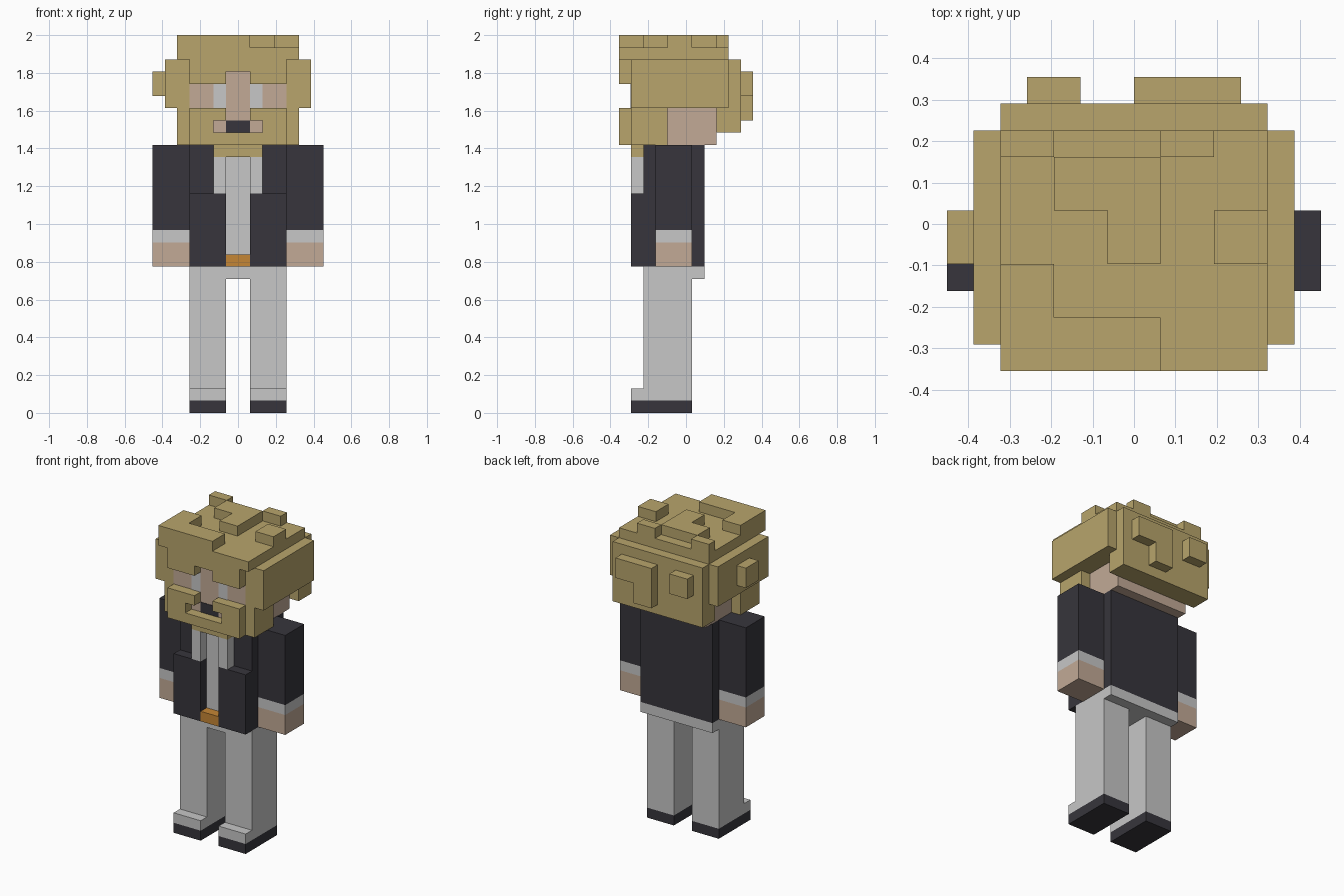
import bpy
import bmesh

if "Cube" in bpy.data.objects:
    bpy.data.objects.remove(bpy.data.objects["Cube"])

U = 2 / 31  # one block unit


def material(name, rgb):
    m = bpy.data.materials.new(name)
    m.diffuse_color = (*rgb, 1)
    m.use_nodes = True
    m.node_tree.nodes["Principled BSDF"].inputs["Base Color"].default_value = m.diffuse_color
    return m


GOLD = material("blond hair", (0.48, 0.376, 0.15))
DARK = material("dark cloth", (0.038, 0.036, 0.045))
GREY = material("light grey cloth", (0.57, 0.57, 0.57))
SKIN = material("skin", (0.54, 0.40, 0.305))
ORANGE = material("orange buckle", (0.56, 0.24, 0.035))


def blocks(name, mat, boxes, mirror=False):
    """Join boxes given as (x0, x1, y0, y1, z0, z1) in block units."""
    if mirror:
        boxes = boxes + [(-b[1], -b[0], *b[2:]) for b in boxes]
    bm = bmesh.new()
    for x0, x1, y0, y1, z0, z1 in boxes:
        geo = bmesh.ops.create_cube(bm, size=1)
        for v in geo["verts"]:
            v.co = (
                (x1 if v.co.x > 0 else x0) * U,
                (y1 if v.co.y > 0 else y0) * U,
                (z1 if v.co.z > 0 else z0) * U,
            )
    me = bpy.data.meshes.new(name)
    bm.to_mesh(me)
    bm.free()
    me.materials.append(mat)
    ob = bpy.data.objects.new(name, me)
    bpy.context.collection.objects.link(ob)
    return ob


# Legs and shoes
blocks("shoe_sole", DARK, [(1, 4, -4.5, 0.5, 0, 1)], True)
blocks("shoe_top", GREY, [(1, 4, -4.5, -3.5, 1, 2)], True)
blocks("trouser_leg", GREY, [(1, 4, -3.5, 0.5, 1, 11)], True)
blocks("hips", GREY, [(-4, 4, -3.5, 1.5, 11, 12)])

# Jacket, shirt and buckle
blocks("jacket_body", DARK, [(-4, 4, -3.5, 1.5, 12, 22)])
blocks("jacket_front", DARK, [(1, 4, -4.5, -3.5, 12, 18)], True)
blocks("shirt", GREY, [(-1, 1, -3.55, -3.5, 13, 21)])
blocks("lapel", GREY, [(1, 2, -4.5, -3.5, 18, 21)], True)
blocks("buckle", ORANGE, [(-1, 1, -4.5, -3.5, 12, 13)])

# Arms
blocks("sleeve", DARK, [(4, 7, -2.5, 0.5, 15, 22)], True)
blocks("cuff", GREY, [(4, 7, -2.5, 0.5, 14, 15)], True)
blocks("hand", SKIN, [(4, 7, -2.5, 0.5, 12, 14)], True)

# Head with painted eyes and mouth
blocks("head", SKIN, [(-4, 4, -4.5, 2.5, 22, 29)])
blocks("eye", GREY, [(1, 2, -4.55, -4.5, 25, 27)], True)
blocks("mouth", DARK, [(-1, 1, -4.55, -4.5, 23, 24)])

# Beard: frame around the mouth, notch below the nose, cheeks, chin tuft
blocks("beard_side", GOLD, [
    (2, 4, -5.5, -4.5, 23, 24),
    (1, 4, -5.5, -4.5, 24, 25),
    (4, 5, -4.5, -1.5, 22, 25),
], True)
blocks("beard_chin", GOLD, [
    (-4, 4, -5.5, -4.5, 22, 23),
    (-2, 2, -4.5, -3.5, 21, 22),
])

# Hair: fringe with centre notch, sides, back and cap
blocks("fringe", GOLD, [
    (-4, 4, -5.5, -4.5, 28, 29),
    (-4, -1, -5.5, -4.5, 27, 28),
    (1, 4, -5.5, -4.5, 27, 28),
])
blocks("hair_side", GOLD, [(4, 6, -4.5, 3.5, 25, 29)], True)
blocks("hair_back", GOLD, [(-5, 5, 2.5, 4.5, 23, 29)])
blocks("hair_cap", GOLD, [(-5, 5, -5.5, 3.5, 29, 30)])

# Raised locks on top, back and left side
blocks("top_locks", GOLD, [
    (-5, -3, -5.5, -1.5, 30, 31),
    (-3, 1, -5.5, -3.5, 30, 31),
    (3, 5, -1.5, 0.5, 30, 31),
    (-3, 1, 0.5, 2.5, 30, 31),
    (-1, 1, -1.5, 0.5, 30, 31),
    (1, 3, 2.5, 3.5, 30, 31),
    (-5, -3, 2.5, 3.5, 30, 31),
])
blocks("back_locks", GOLD, [
    (0, 4, 4.5, 5.5, 26, 28),
    (0, 2, 4.5, 5.5, 24, 26),
    (-4, -2, 4.5, 5.5, 26, 28),
])
blocks("side_lock", GOLD, [(-7, -6, -1.5, 0.5, 26, 28)])
